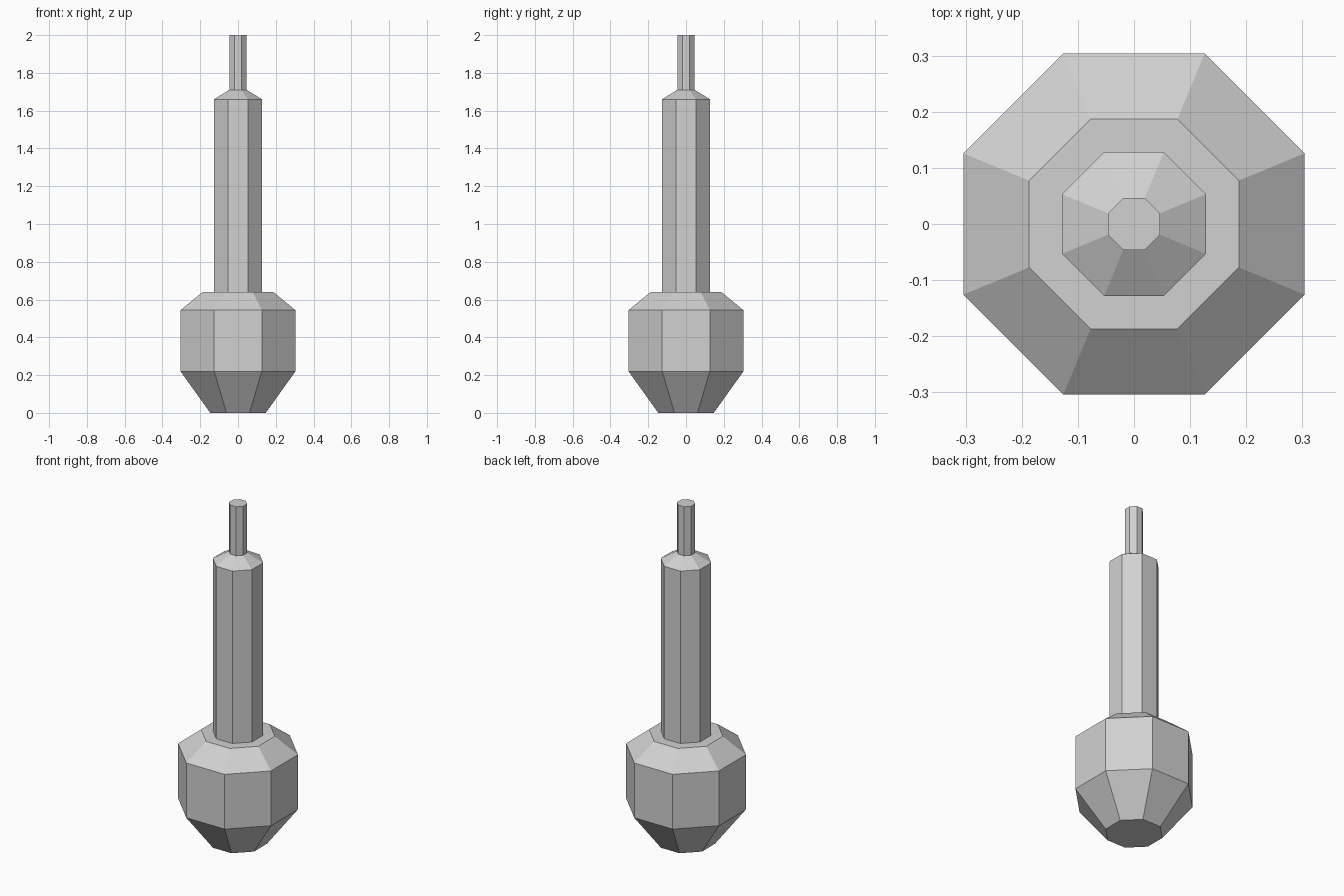
import bpy
import bmesh
from math import cos, sin, pi

SIDES = 8

cube = bpy.data.objects.get("Cube")
if cube:
    bpy.data.objects.remove(cube, do_unlink=True)

grey = bpy.data.materials.new("light_grey")
grey.use_nodes = True
colour = (0.64, 0.64, 0.64, 1)
grey.diffuse_color = colour
grey.node_tree.nodes["Principled BSDF"].inputs["Base Color"].default_value = colour


def turned_part(name, profile, cap_bottom=False, cap_top=False):
    """Octagonal turned part; profile lists (half width across flats, height)."""
    bm = bmesh.new()
    rings = []
    for half_width, z in profile:
        r = half_width / cos(pi / SIDES)
        angles = [(i + 0.5) * 2 * pi / SIDES for i in range(SIDES)]
        rings.append([bm.verts.new((r * cos(a), r * sin(a), z)) for a in angles])
    for low, high in zip(rings, rings[1:]):
        for i in range(SIDES):
            j = (i + 1) % SIDES
            bm.faces.new((low[i], low[j], high[j], high[i]))
    if cap_bottom:
        bm.faces.new(rings[0][::-1])
    if cap_top:
        bm.faces.new(rings[-1])
    mesh = bpy.data.meshes.new(name)
    bm.to_mesh(mesh)
    bm.free()
    mesh.materials.append(grey)
    obj = bpy.data.objects.new(name, mesh)
    bpy.context.collection.objects.link(obj)
    return obj


# Bulbous base with a flat shoulder meeting the shaft
turned_part("bulb_base",
            [(0.147, 0), (0.304, 0.22), (0.304, 0.544), (0.187, 0.64), (0.128, 0.64)],
            cap_bottom=True)
# Long shaft with a sloped collar
turned_part("shaft", [(0.128, 0.64), (0.128, 1.66), (0.046, 1.71)])
# Thin pin at the tip
turned_part("tip_pin", [(0.046, 1.71), (0.046, 2.0)], cap_top=True)
